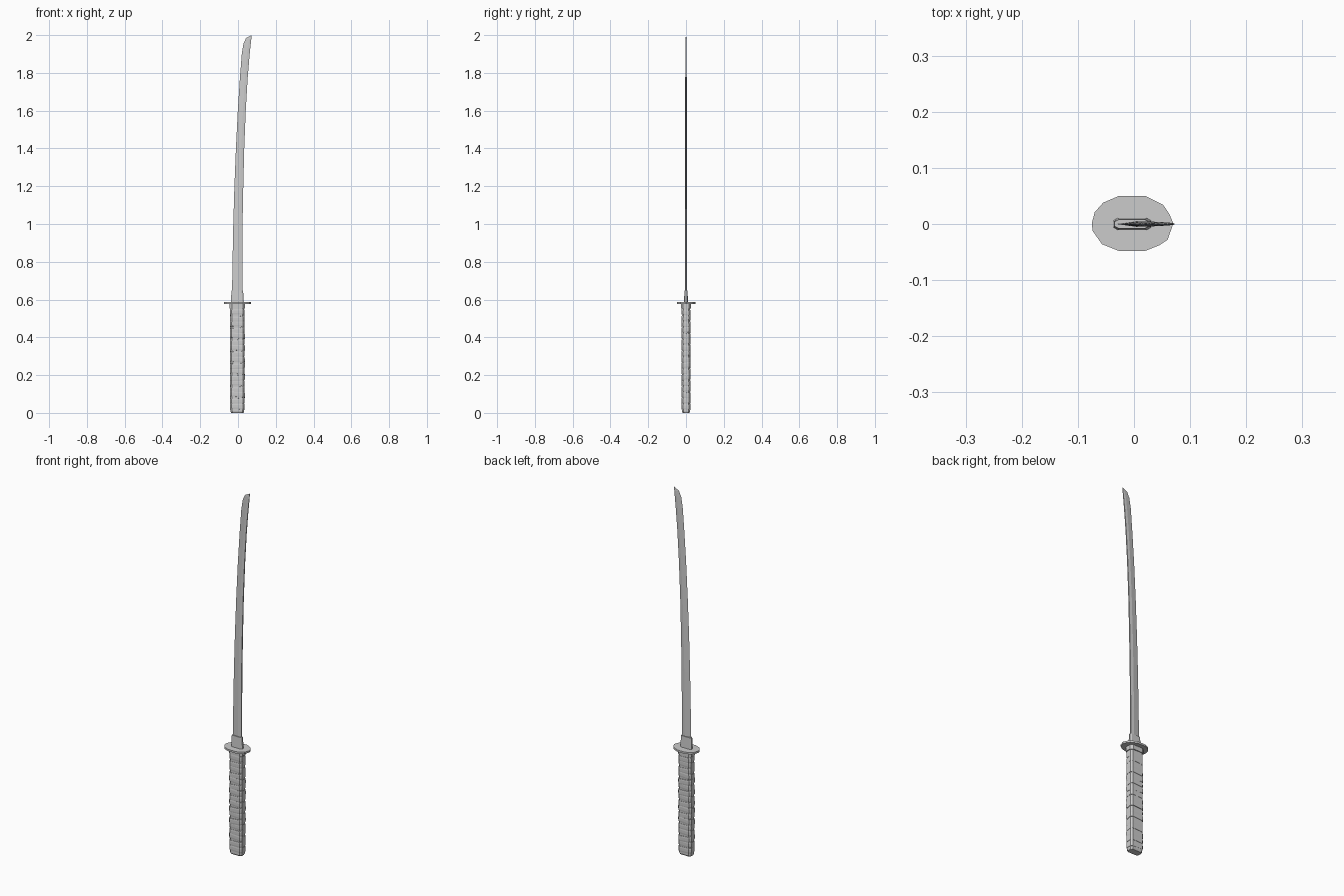
import bpy, bmesh, random

random.seed(4)


def loft(name, rings):
    """Skin a stack of equal-length rings and cap both ends."""
    bm = bmesh.new()
    vr = [[bm.verts.new(p) for p in ring] for ring in rings]
    n = len(rings[0])
    for a, b in zip(vr, vr[1:]):
        for i in range(n):
            j = (i + 1) % n
            bm.faces.new((a[i], a[j], b[j], b[i]))
    bm.faces.new(vr[0][::-1])
    bm.faces.new(vr[-1])
    bmesh.ops.recalc_face_normals(bm, faces=bm.faces)
    mesh = bpy.data.meshes.new(name)
    bm.to_mesh(mesh)
    bm.free()
    ob = bpy.data.objects.new(name, mesh)
    bpy.context.collection.objects.link(ob)
    return ob


def octagon(x0, x1, hy, cx, cy, z, tx=0.0, ty=0.0):
    """Chamfered rectangle; tx and ty tilt it."""
    pts = [(x0 + cx, -hy), (x1 - cx, -hy), (x1, -hy + cy), (x1, hy - cy),
           (x1 - cx, hy), (x0 + cx, hy), (x0, hy - cy), (x0, -hy + cy)]
    return [(x, y, z + tx * x + ty * y) for x, y in pts]


# Curved blade: (edge x, edge z, spine x, spine z, half thickness)
stations = [(-0.032, 0.60, 0.023, 0.60, 0.0050), (-0.029, 0.80, 0.023, 0.80, 0.0050),
            (-0.025, 1.00, 0.024, 1.00, 0.0048), (-0.019, 1.20, 0.028, 1.20, 0.0046),
            (-0.011, 1.40, 0.033, 1.40, 0.0044), (-0.001, 1.60, 0.041, 1.60, 0.0042),
            (0.010, 1.77, 0.051, 1.77, 0.0040), (0.020, 1.90, 0.060, 1.88, 0.0036),
            (0.029, 1.955, 0.066, 1.94, 0.0030), (0.043, 1.985, 0.070, 1.975, 0.0022),
            (0.070, 1.999, 0.072, 2.00, 0.0005)]
rings = []
for ex, ez, sx, sz, t in stations:
    rx, rz = ex + 0.65 * (sx - ex), ez + 0.65 * (sz - ez)
    rings.append([(ex, 0, ez), (rx, -t, rz), (sx, -t * 0.7, sz),
                  (sx, t * 0.7, sz), (rx, t, rz)])
loft("blade", rings)

# Blade collar above the guard
loft("blade_collar", [octagon(-0.037, 0.031, 0.011, 0.008, 0.005, 0.58),
                      octagon(-0.035, 0.027, 0.008, 0.008, 0.004, 0.648)])

# Thin many-sided guard plate
outline = [(-0.075, 0.002), (-0.070, 0.021), (-0.055, 0.038), (-0.027, 0.050),
           (0.020, 0.050), (0.052, 0.034), (0.063, 0.018), (0.070, 0.001),
           (0.060, -0.028), (0.045, -0.038), (0.020, -0.048), (-0.027, -0.048),
           (-0.057, -0.036), (-0.074, -0.012)]
loft("guard", [[(x, y, z) for x, y in outline] for z in (0.576, 0.586)])

# Collar below the guard
loft("grip_collar", [octagon(-0.045, 0.038, 0.026, 0.012, 0.010, 0.552),
                     octagon(-0.045, 0.038, 0.026, 0.012, 0.010, 0.577)])

# Grip core and end cap
loft("grip_core", [octagon(-0.040, 0.033, 0.0215, 0.009, 0.009, z) for z in (0.01, 0.56)])
loft("end_cap", [octagon(-0.037, 0.030, 0.018, 0.009, 0.009, 0.0),
                 octagon(-0.040, 0.033, 0.022, 0.009, 0.009, 0.008),
                 octagon(-0.040, 0.033, 0.022, 0.009, 0.009, 0.03)])

# Overlapping cloth wraps, tilted alternately
count = 17
step = 0.53 / count
for i in range(count):
    z = 0.018 + i * step
    s = 1 if i % 2 else -1
    tx, ty = s * random.uniform(0.02, 0.08), s * random.uniform(0.05, 0.22)
    g = random.uniform(0, 0.0015)
    loft("grip_wrap_%02d" % i, [
        octagon(-0.041 - g, 0.034 + g, 0.0225 + g, 0.009, 0.009, z, tx, ty),
        octagon(-0.042 - g, 0.035 + g, 0.0235 + g, 0.009, 0.009, z + 0.25 * step, tx, ty),
        octagon(-0.042 - g, 0.035 + g, 0.0235 + g, 0.009, 0.009, z + 0.70 * step, tx, ty),
        octagon(-0.041 - g, 0.034 + g, 0.0225 + g, 0.009, 0.009, z + 0.95 * step, tx, ty)])
